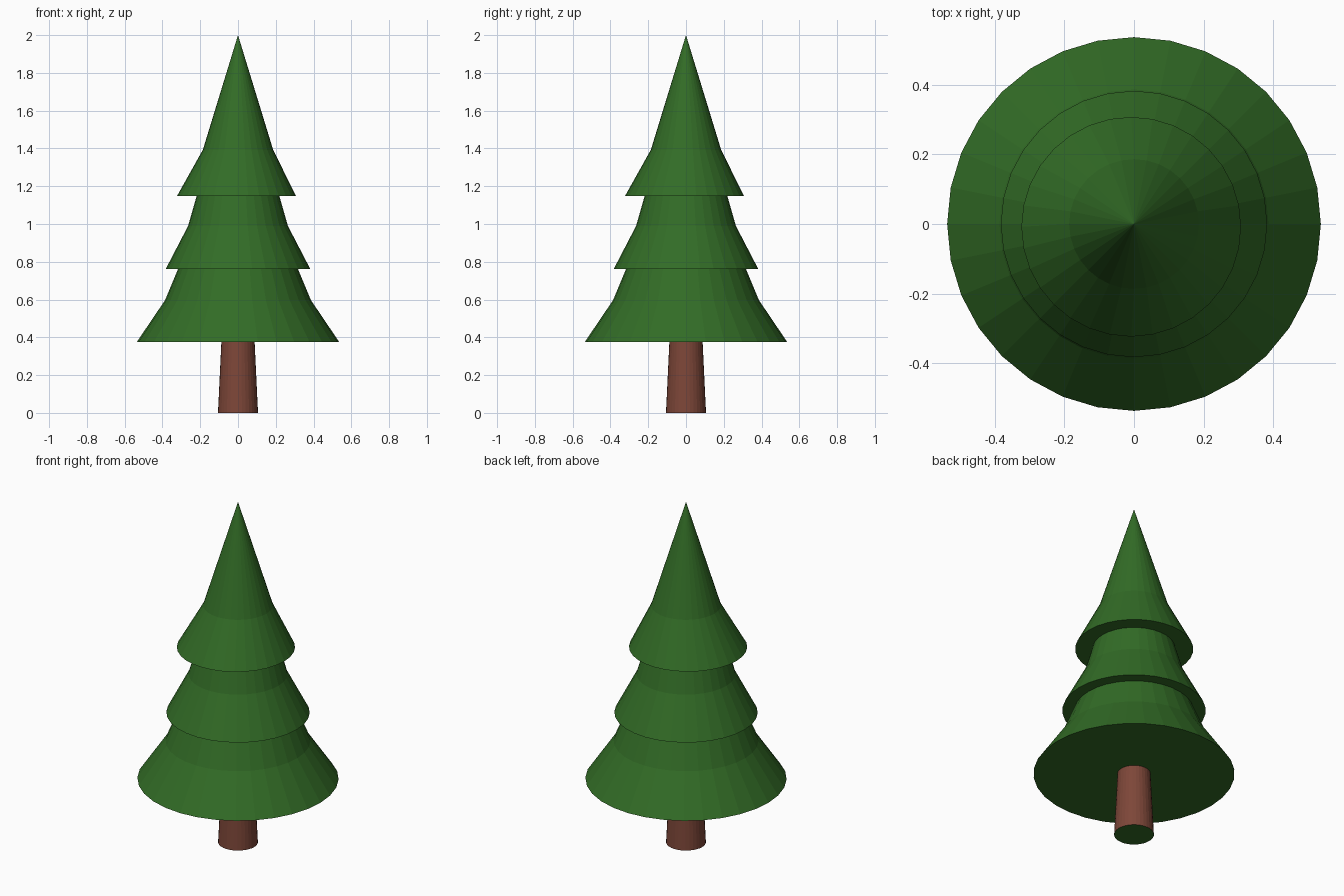
import bpy, bmesh, math

if "Cube" in bpy.data.objects:
    bpy.data.objects.remove(bpy.data.objects["Cube"])

SIDES = 32


def material(name, rgb):
    m = bpy.data.materials.new(name)
    m.diffuse_color = (*rgb, 1.0)
    m.use_nodes = True
    m.node_tree.nodes["Principled BSDF"].inputs["Base Color"].default_value = m.diffuse_color
    return m


green = material("needle green", (0.032, 0.150, 0.0194))
brown = material("bark brown", (0.205, 0.062, 0.040))


def ring(bm, radius, z, shift=0.0):
    """Circle of vertices; shift moves it along x and y."""
    return [bm.verts.new((radius * math.cos(2 * math.pi * i / SIDES) + shift,
                          radius * math.sin(2 * math.pi * i / SIDES) + shift, z))
            for i in range(SIDES)]


def bridge(bm, low, high):
    for i in range(SIDES):
        j = (i + 1) % SIDES
        bm.faces.new((low[i], low[j], high[j], high[i]))


def finish(bm, name, mats):
    me = bpy.data.meshes.new(name)
    bm.normal_update()
    bm.to_mesh(me)
    bm.free()
    for m in mats:
        me.materials.append(m)
    ob = bpy.data.objects.new(name, me)
    bpy.context.collection.objects.link(ob)
    return ob


# Foliage: one stepped profile of (radius, height, sideways shift), bottom to top
profile = [
    (0.088, 0.375, 0), (0.536, 0.375, 0), (0.386, 0.597, 0), (0.317, 0.763, 0),
    (0.382, 0.763, 0), (0.264, 0.99, 0), (0.219, 1.148, 0),
    (0.315, 1.148, -0.008), (0.186, 1.393, 0),
]
bm = bmesh.new()
rings = [ring(bm, *p) for p in profile]
for a, b in zip(rings, rings[1:]):
    bridge(bm, a, b)
tip = bm.verts.new((0, 0, 2.0))
for i in range(SIDES):
    bm.faces.new((rings[-1][i], rings[-1][(i + 1) % SIDES], tip))
finish(bm, "foliage", [green])

# Trunk: tapered, with a green underside
bm = bmesh.new()
low, high = ring(bm, 0.106, 0.0), ring(bm, 0.088, 0.375)
bridge(bm, low, high)
base = bm.faces.new(low[::-1])
base.material_index = 1
finish(bm, "trunk", [brown, green])
